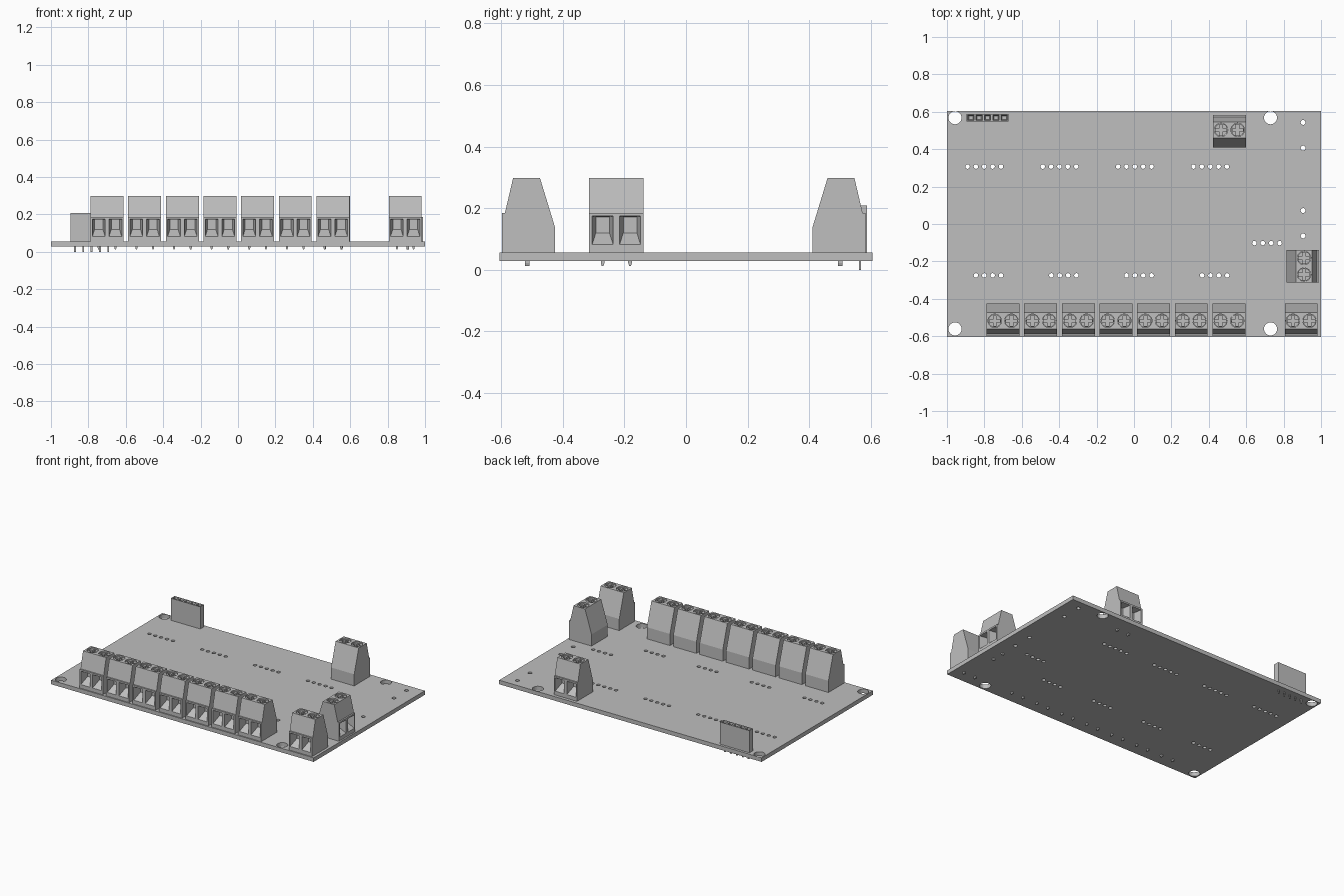
import bpy, bmesh, math
from mathutils import Vector

if "Cube" in bpy.data.objects:
    bpy.data.objects.remove(bpy.data.objects["Cube"])

grey = bpy.data.materials.new("plain grey")
grey.use_nodes = True
COLOUR = (0.52, 0.52, 0.52, 1)
grey.diffuse_color = COLOUR
grey.node_tree.nodes["Principled BSDF"].inputs["Base Color"].default_value = COLOUR


def add(name, mesh, loc=(0, 0, 0), turn=0):
    ob = bpy.data.objects.new(name, mesh)
    bpy.context.collection.objects.link(ob)
    ob.location = loc
    ob.rotation_euler.z = math.radians(turn)
    if not mesh.materials:
        mesh.materials.append(grey)
    return ob


def loft(bm, a, b):
    """Closed solid between two matching rings of points."""
    va, vb = [bm.verts.new(p) for p in a], [bm.verts.new(p) for p in b]
    n = len(va)
    bm.faces.new(va)
    bm.faces.new(vb[::-1])
    for i in range(n):
        j = (i + 1) % n
        bm.faces.new((va[j], va[i], vb[i], vb[j]))


def rect(cx, cy, hx, hy, z):
    return [(cx + sx * hx, cy + sy * hy, z) for sx, sy in ((-1, -1), (1, -1), (1, 1), (-1, 1))]


def circle(cx, cy, r, z, n=24):
    return [(cx + r * math.cos(math.tau * i / n), cy + r * math.sin(math.tau * i / n), z) for i in range(n)]


def box(bm, cx, cy, hx, hy, z0, z1):
    loft(bm, rect(cx, cy, hx, hy, z0), rect(cx, cy, hx, hy, z1))


def finish(bm, name):
    bmesh.ops.recalc_face_normals(bm, faces=bm.faces)
    mesh = bpy.data.meshes.new(name)
    bm.to_mesh(mesh)
    bm.free()
    return mesh


def carve(bm, cutter_bm, name):
    """Subtract the cutter solids and return the resulting mesh."""
    body = add(name, finish(bm, name))
    cutter = add(name + "_cutter", finish(cutter_bm, name + "_cutter"))
    cutter.hide_render = True
    mod = body.modifiers.new("cut", "BOOLEAN")
    mod.object, mod.operation, mod.solver = cutter, "DIFFERENCE", "EXACT"
    deps = bpy.context.evaluated_depsgraph_get()
    mesh = bpy.data.meshes.new_from_object(body.evaluated_get(deps))
    bpy.data.objects.remove(body)
    bpy.data.objects.remove(cutter)
    mesh.name = name
    return mesh


BOTTOM, TOP = 0.028, 0.056

# Board: filled outline with round holes
holes = [(x, y, 0.035) for x in (-0.957, 0.73) for y in (0.568, -0.561)]
for count, y, starts in ((5, 0.307, (-0.89, -0.488, -0.085, 0.318)),
                         (4, -0.275, (-0.845, -0.442, -0.04, 0.364)),
                         (4, -0.102, (0.644,))):
    holes += [(s + 0.0447 * i, y, 0.012) for s in starts for i in range(count)]
holes += [(0.904, y, 0.013) for y in (0.543, 0.406, 0.072, -0.064)]
curve = bpy.data.curves.new("board_outline", "CURVE")
curve.dimensions, curve.fill_mode = "2D", "BOTH"
curve.extrude = (TOP - BOTTOM) / 2
for ring in [rect(0, 0, 1, 0.605, 0)] + [circle(*h, 0) for h in holes]:
    spline = curve.splines.new("POLY")
    spline.points.add(len(ring) - 1)
    for point, co in zip(spline.points, ring):
        point.co = (*co, 1)
    spline.use_cyclic_u = True
outline = bpy.data.objects.new("board_outline", curve)
bpy.context.collection.objects.link(outline)
board_mesh = bpy.data.meshes.new_from_object(
    outline.evaluated_get(bpy.context.evaluated_depsgraph_get()))
bpy.data.objects.remove(outline)
bm = bmesh.new()
bm.from_mesh(board_mesh)
bmesh.ops.remove_doubles(bm, verts=bm.verts, dist=0.0001)
for f in bm.faces:
    f.smooth = False
add("board", finish(bm, "board"), (0, 0, (BOTTOM + TOP) / 2))

# Terminal housing: side profile with wire openings and screw wells
PAIR = (-0.0445, 0.0445)
profile = [(-0.0865, TOP), (-0.0865, 0.185), (-0.0765, 0.185), (-0.05, 0.298),
           (0.037, 0.298), (0.0865, 0.136), (0.0865, TOP)]
body, cut = bmesh.new(), bmesh.new()
loft(body, [(-0.088, y, z) for y, z in profile], [(0.088, y, z) for y, z in profile])
for x in PAIR:
    mouth = [(x + s * 0.034, -0.0866, z) for s, z in ((-1, 0.082), (1, 0.082), (1, 0.174), (-1, 0.174))]
    throat = [(x + s * 0.022, -0.03, z) for s, z in ((-1, 0.12), (1, 0.12), (1, 0.172), (-1, 0.172))]
    loft(cut, mouth, throat)
    loft(cut, circle(x, -0.0065, 0.036, 0.275), circle(x, -0.0065, 0.036, 0.31))
housing = carve(body, cut, "terminal_housing")

# Terminal screws with cross slots
body, cut = bmesh.new(), bmesh.new()
for x in PAIR:
    loft(body, circle(x, -0.0065, 0.0345, 0.27), circle(x, -0.0065, 0.0345, 0.29))
    arm, half = 0.029, 0.008
    cross = []
    for k in range(4):
        c, s = round(math.cos(k * math.pi / 2)), round(math.sin(k * math.pi / 2))
        for px, py in ((arm, -half), (arm, half), (half, half)):
            cross.append((x + c * px - s * py, -0.0065 + s * px + c * py))
    loft(cut, [(*p, 0.278) for p in cross], [(*p, 0.3) for p in cross])
screws = carve(body, cut, "terminal_screws")

# Terminal pins: tapered blades under the board
bm = bmesh.new()
for x in PAIR:
    loft(bm, rect(x, -0.004, 0.006, 0.007, 0.04), rect(x, -0.004, 0.006, 0.007, 0.022))
    loft(bm, rect(x, -0.004, 0.006, 0.007, 0.022), rect(x, -0.004, 0.003, 0.007, 0.013))
pins = finish(bm, "terminal_pins")

# Place the terminals: front row, back one and side one
spots = [(-0.7 + 0.2012 * i, -0.511, 0) for i in range(7)]
spots += [(0.894, -0.511, 0), (0.51, 0.4965, 180), (0.903, -0.226, 90)]
for i, (x, y, turn) in enumerate(spots, 1):
    for mesh in (housing, screws, pins):
        add(f"{mesh.name}_{i}", mesh, (x, y, 0), turn)

# Socket header with five square holes, and its pins
body, cut, legs = bmesh.new(), bmesh.new(), bmesh.new()
HX, HY = -0.783, 0.568
box(body, HX, HY, 0.112, 0.02, TOP, 0.208)
for i in range(-2, 3):
    x = HX + 0.0447 * i
    loft(cut, rect(x, HY, 0.011, 0.009, 0.15), rect(x, HY, 0.017, 0.014, 0.212))
    box(legs, x, HY - 0.003, 0.005, 0.003, 0, 0.04)
add("socket_header", carve(body, cut, "socket_header"))
add("header_pins", finish(legs, "header_pins"))
